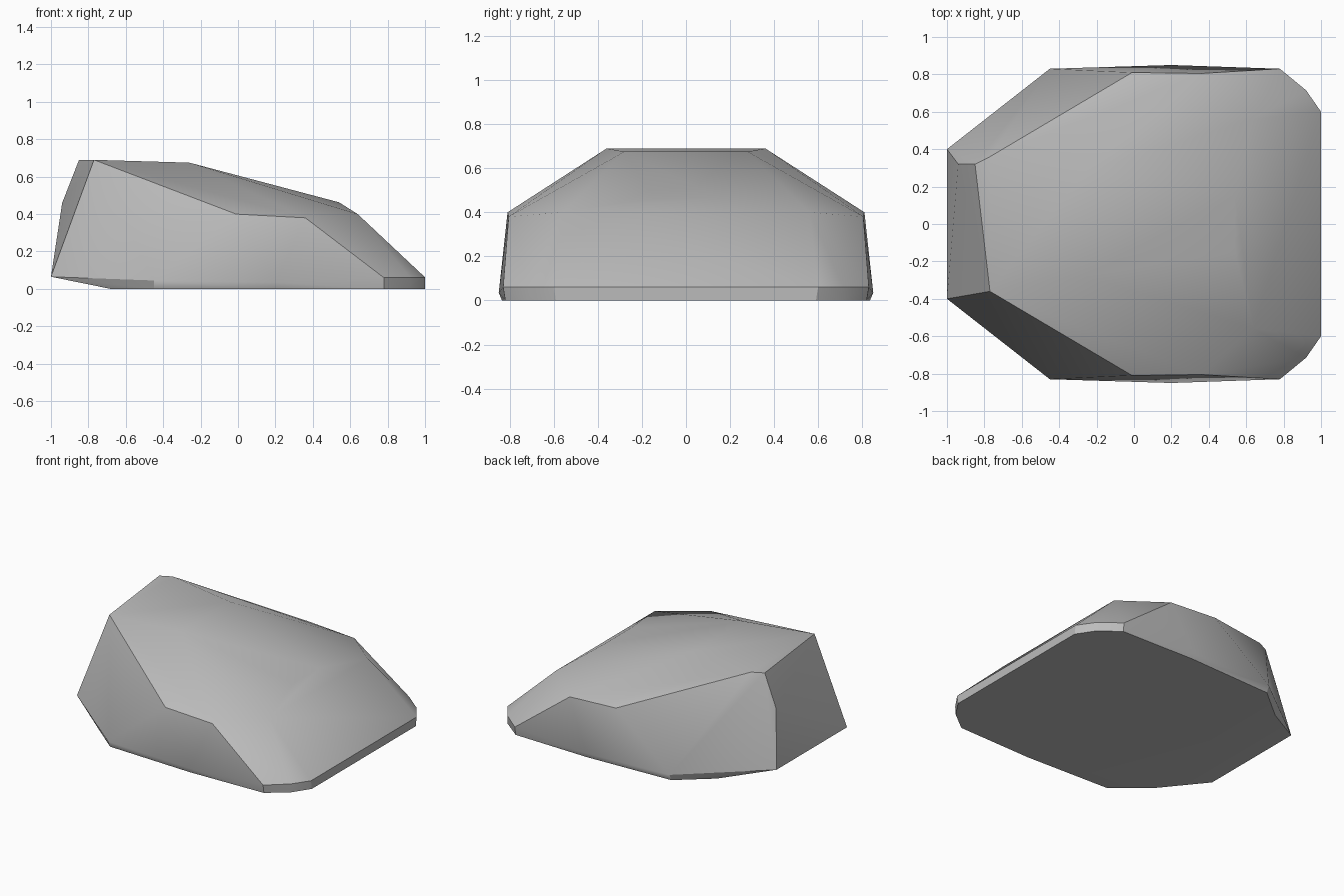
import bpy, bmesh, math

cube = bpy.data.objects.get("Cube")
if cube:
    bpy.data.objects.remove(cube, do_unlink=True)

# Stone colour
stone = bpy.data.materials.new("stone_grey")
stone.use_nodes = True
grey = (0.5, 0.5, 0.5, 1)
stone.diffuse_color = grey
bsdf = stone.node_tree.nodes["Principled BSDF"]
bsdf.inputs["Base Color"].default_value = grey
bsdf.inputs["Roughness"].default_value = 0.9

# Corners mirrored front to back
base = [(-0.68, 0.62, 0), (-0.45, 0.81, 0), (0.2, 0.835, 0),
        (0.78, 0.82, 0), (0.92, 0.71, 0), (1, 0.59, 0)]
rim = [(-1, 0.4, 0.065), (-0.45, 0.83, 0.045), (0.2, 0.85, 0.035),
       (0.78, 0.83, 0.06), (0.92, 0.715, 0.062), (1, 0.6, 0.062)]
shoulder = [(-0.01, 0.81, 0.4), (0.36, 0.805, 0.38), (0.64, 0.56, 0.4)]
crown = [(-0.77, 0.36, 0.69), (-0.26, 0.28, 0.675), (0.54, 0.15, 0.463)]
# Chipped corners found only at the back
chips = [(-0.85, 0.32, 0.69), (-0.94, 0.32, 0.46)]

# Rock: convex shell around the corners
bm = bmesh.new()
for x, y, z in base + rim + shoulder + crown:
    for side in (-1, 1):
        bm.verts.new((x, side * y, z))
for corner in chips:
    bm.verts.new(corner)
hull = bmesh.ops.convex_hull(bm, input=bm.verts[:])
loose = {g for g in hull["geom_interior"] + hull["geom_unused"]
         if isinstance(g, bmesh.types.BMVert)}
bmesh.ops.delete(bm, geom=list(loose), context="VERTS")
# Merge coplanar triangles into clean facets
bmesh.ops.dissolve_limit(bm, angle_limit=math.radians(0.5),
                         verts=bm.verts[:], edges=bm.edges[:])
bmesh.ops.recalc_face_normals(bm, faces=bm.faces[:])
mesh = bpy.data.meshes.new("rock")
bm.to_mesh(mesh)
bm.free()
mesh.materials.append(stone)
rock = bpy.data.objects.new("rock", mesh)
bpy.context.collection.objects.link(rock)

# Soft facets with crisp main ridges
bpy.ops.object.select_all(action="DESELECT")
rock.select_set(True)
bpy.context.view_layer.objects.active = rock
bpy.ops.object.shade_smooth_by_angle(angle=math.radians(32))
